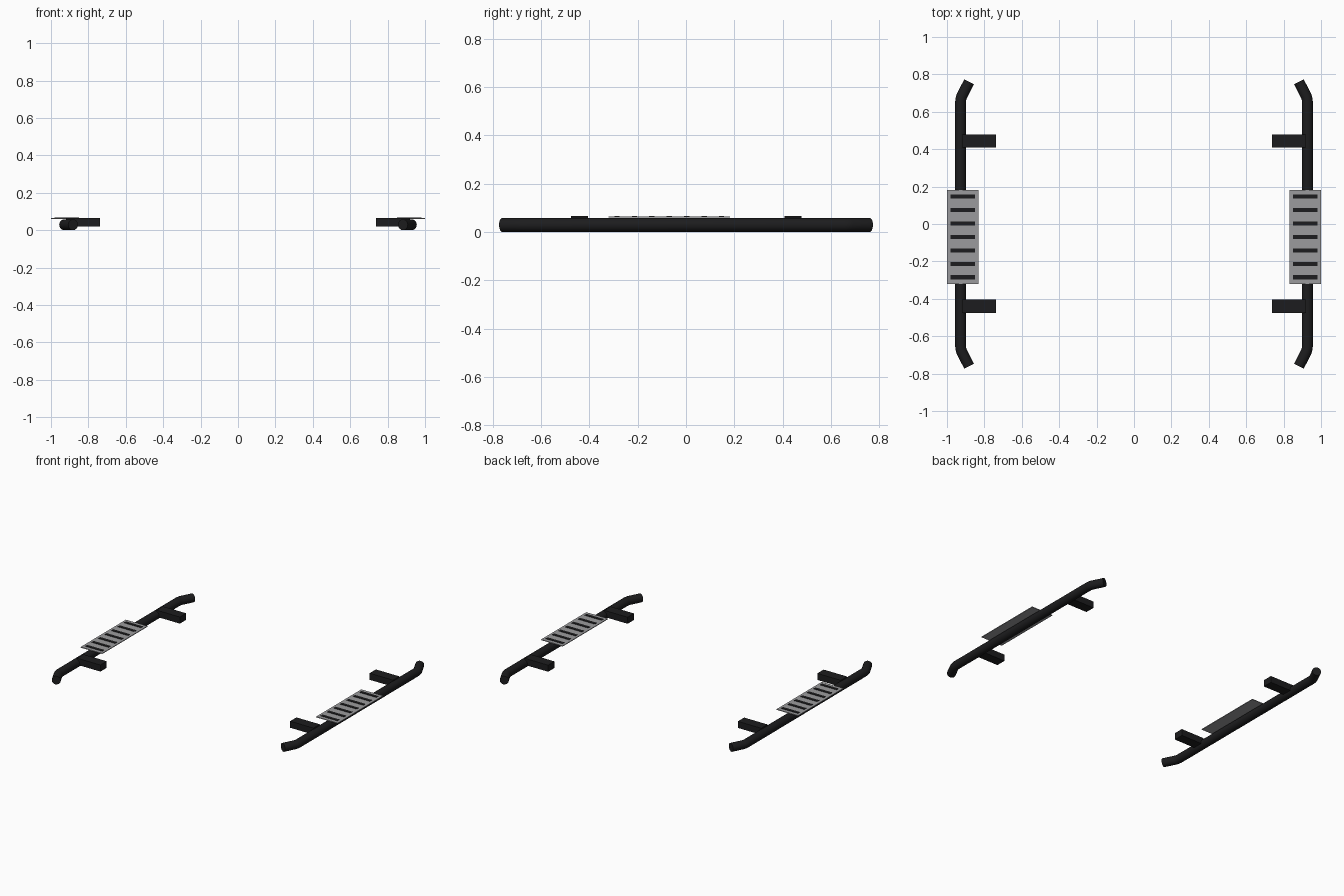
import bpy, bmesh, math
from mathutils import Vector

if "Cube" in bpy.data.objects:
    bpy.data.objects.remove(bpy.data.objects["Cube"])


def material(name, color):
    m = bpy.data.materials.new(name)
    m.diffuse_color = color
    m.use_nodes = True
    m.node_tree.nodes["Principled BSDF"].inputs["Base Color"].default_value = m.diffuse_color
    return m


BLACK = material("black_coating", (0.012, 0.012, 0.013, 1))
STEEL = material("brushed_steel", (0.33, 0.33, 0.34, 1))


def finish(bm, name, mat):
    bmesh.ops.recalc_face_normals(bm, faces=bm.faces)
    me = bpy.data.meshes.new(name)
    bm.to_mesh(me)
    bm.free()
    me.materials.append(mat)
    ob = bpy.data.objects.new(name, me)
    bpy.context.collection.objects.link(ob)
    return ob


def add_box(bm, x0, x1, y0, y1, z0, z1):
    verts = bmesh.ops.create_cube(bm, size=1)["verts"]
    for v in verts:
        v.co = Vector(((x0 + x1) / 2 + v.co.x * (x1 - x0),
                       (y0 + y1) / 2 + v.co.y * (y1 - y0),
                       (z0 + z1) / 2 + v.co.z * (z1 - z0)))


def tube(name, path, r, z, sides=24):
    bm = bmesh.new()
    pts = [Vector(p) for p in path]
    rings = []
    for i, p in enumerate(pts):
        a = (p - pts[i - 1]).normalized() if i else Vector((0, 0))
        b = (pts[i + 1] - p).normalized() if i < len(pts) - 1 else Vector((0, 0))
        t = (a + b).normalized()
        rings.append([bm.verts.new((p.x + t.y * r * math.cos(w), p.y - t.x * r * math.cos(w),
                                    z + r * math.sin(w)))
                      for w in (2 * math.pi * k / sides for k in range(sides))])
    for r0, r1 in zip(rings, rings[1:]):
        for k in range(sides):
            n = (k + 1) % sides
            bm.faces.new((r0[k], r0[n], r1[n], r1[k]))
    bm.faces.new(rings[0])
    bm.faces.new(rings[-1])
    ob = finish(bm, name, BLACK)
    bpy.context.view_layer.objects.active = ob
    ob.select_set(True)
    bpy.ops.object.shade_smooth_by_angle(angle=math.radians(40))
    ob.select_set(False)


R = 0.029
TUBE_X = 0.927
# Half of the rail path: straight run, short bend, inward-angled tip
half = [(TUBE_X, 0.655), (0.9255, 0.668), (0.9215, 0.682), (0.882, 0.76)]

for side, s in (("left", -1), ("right", 1)):
    # Side rail tube
    path = [(s * x, -y) for x, y in reversed(half)] + [(s * x, y) for x, y in half]
    tube(side + "_rail", path, R, R)

    # Mounting brackets reaching inward
    for end, y in (("front", -0.44), ("rear", 0.443)):
        bm = bmesh.new()
        xs = sorted((s * 0.738, s * 0.92))
        add_box(bm, *xs, y - 0.035, y + 0.035, 0.02, 0.066)
        finish(bm, f"{side}_{end}_bracket", BLACK)

    # Step plate
    bm = bmesh.new()
    add_box(bm, *sorted((s * 0.832, s)), -0.32, 0.182, 0.059, 0.064)
    finish(bm, side + "_step_plate", STEEL)

    # Grip strips on the plate
    bm = bmesh.new()
    for i in range(7):
        y = -0.069 + (i - 3) * 0.072
        add_box(bm, *sorted((s * 0.85, s * 0.981)), y - 0.011, y + 0.011, 0.062, 0.0665)
    finish(bm, side + "_grip_strips", BLACK)
